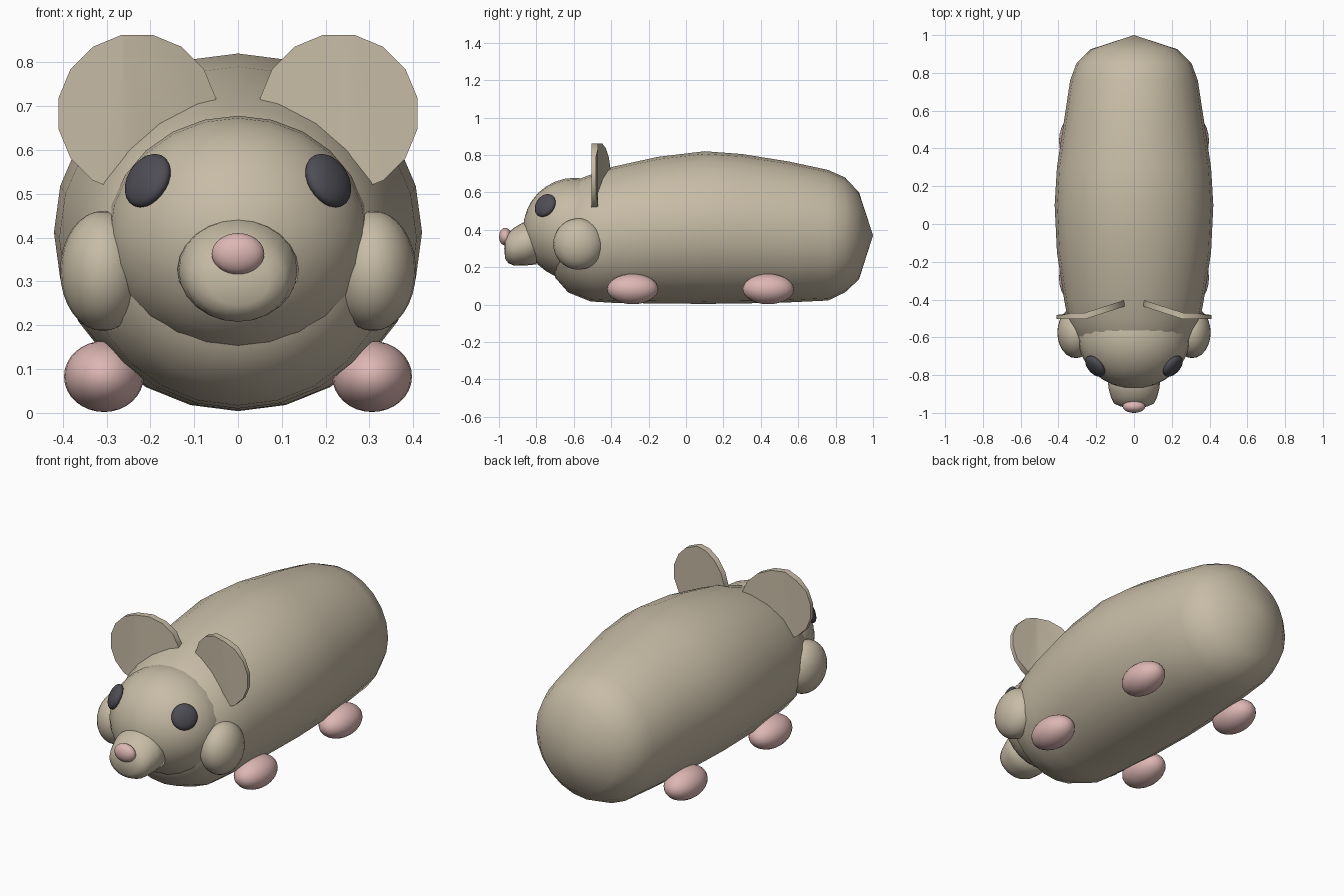
import bpy, bmesh
from math import sin, cos, pi
from mathutils import Vector

cube = bpy.data.objects.get("Cube")
if cube:
    bpy.data.objects.remove(cube, do_unlink=True)


def material(name, rgb):
    m = bpy.data.materials.new(name)
    m.use_nodes = True
    m.diffuse_color = (*rgb, 1)
    bsdf = next(n for n in m.node_tree.nodes if n.type == 'BSDF_PRINCIPLED')
    bsdf.inputs["Base Color"].default_value = (*rgb, 1)
    return m


fur = material("tan_fur", (0.57, 0.50, 0.38))
pink = material("pink_skin", (0.72, 0.47, 0.45))
dark = material("dark_eye", (0.075, 0.075, 0.09))


def finish(name, bm, mat, angle):
    bmesh.ops.recalc_face_normals(bm, faces=bm.faces)
    me = bpy.data.meshes.new(name)
    bm.to_mesh(me)
    bm.free()
    me.materials.append(mat)
    ob = bpy.data.objects.new(name, me)
    bpy.context.collection.objects.link(ob)
    bpy.ops.object.select_all(action='DESELECT')
    ob.select_set(True)
    bpy.context.view_layer.objects.active = ob
    bpy.ops.object.shade_smooth_by_angle(angle=angle)
    return ob


def ellipsoid(name, mat, centre, radii, axis=(0, 0, 1)):
    """Ellipsoid whose local z points along axis."""
    bm = bmesh.new()
    bmesh.ops.create_uvsphere(bm, u_segments=24, v_segments=16, radius=1)
    turn = Vector(axis).to_track_quat('Z', 'Y')
    for v in bm.verts:
        v.co = turn @ Vector(a * b for a, b in zip(v.co, radii)) + Vector(centre)
    return finish(name, bm, mat, pi)


def loft(name, mat, rings, sides=24):
    """Skin of oval rings (y, top, bottom, half width); the ends are points."""
    bm = bmesh.new()
    loops = []
    for y, top, bottom, half in rings:
        mid, tall = (top + bottom) / 2, (top - bottom) / 2
        count = sides if half else 1
        loops.append([bm.verts.new((half * sin(2 * pi * i / sides), y,
                                    mid + tall * cos(2 * pi * i / sides)))
                      for i in range(count)])
    for a, b in zip(loops, loops[1:]):
        for i in range(sides):
            j = (i + 1) % sides
            quad = [a[i % len(a)], a[j % len(a)], b[j % len(b)], b[i % len(b)]]
            bm.faces.new(list(dict.fromkeys(quad)))
    return finish(name, bm, mat, pi)


# Long rounded body
loft("body", fur, [
    (-0.76, 0.38, 0.38, 0), (-0.70, 0.57, 0.145, 0.22), (-0.63, 0.65, 0.065, 0.30),
    (-0.51, 0.695, 0.017, 0.35), (-0.40, 0.735, 0.01, 0.37), (-0.15, 0.79, 0.006, 0.408),
    (0.10, 0.82, 0.004, 0.42), (0.30, 0.805, 0.006, 0.408), (0.55, 0.765, 0.012, 0.37),
    (0.76, 0.72, 0.022, 0.338), (0.85, 0.68, 0.065, 0.305), (0.925, 0.60, 0.135, 0.23),
    (1.0, 0.37, 0.37, 0)])

# Head, snout and nose
ellipsoid("head", fur, (0, -0.595, 0.405), (0.298, 0.273, 0.275), (0, -1, 0))
loft("snout", fur, [
    (-0.78, 0.33, 0.33, 0), (-0.80, 0.445, 0.215, 0.14), (-0.87, 0.44, 0.208, 0.135),
    (-0.92, 0.41, 0.208, 0.121), (-0.95, 0.385, 0.222, 0.106),
    (-0.967, 0.355, 0.245, 0.07), (-0.972, 0.30, 0.30, 0)])
ellipsoid("nose", pink, (0, -0.966, 0.363), (0.06, 0.034, 0.047))


def ear_y(x):
    """Ear leans back towards the middle of the head."""
    return -0.487 + max(0, 0.26 - x) * 0.32


def ear(name, side):
    bm = bmesh.new()
    rim = [bm.verts.new((0.23 + 0.183 * cos(2 * pi * (i + 0.5) / 16), 0,
                         0.683 + 0.183 * sin(2 * pi * (i + 0.5) / 16))) for i in range(16)]
    bm.faces.new(rim)
    bmesh.ops.bisect_plane(bm, geom=bm.verts[:] + bm.edges[:] + bm.faces[:],
                           plane_co=(0.26, 0, 0), plane_no=(1, 0, 0))
    for v in bm.verts:
        v.co.y = ear_y(v.co.x) - 0.017
    back = bmesh.ops.extrude_face_region(bm, geom=bm.faces[:], use_keep_orig=True)
    for v in back["geom"]:
        if isinstance(v, bmesh.types.BMVert):
            v.co.y += 0.034 if v.co.x < 0.35 else 0.022
    for v in bm.verts:
        v.co.x *= side
    finish(name, bm, fur, 0.6)


# Paired parts
for label, s in (("left", 1), ("right", -1)):
    ear(label + "_ear", s)
    ellipsoid(label + "_cheek", fur, (s * 0.308, -0.575, 0.324), (0.098, 0.135, 0.137))
    ellipsoid(label + "_eye", dark, (s * 0.206, -0.753, 0.53), (0.066, 0.066, 0.03),
              (s * 2.4, -2.1, 1.5))
    for place, y in (("front", -0.285), ("back", 0.44)):
        ellipsoid(f"{label}_{place}_foot", pink, (s * 0.306, y, 0.083), (0.091, 0.137, 0.081))
